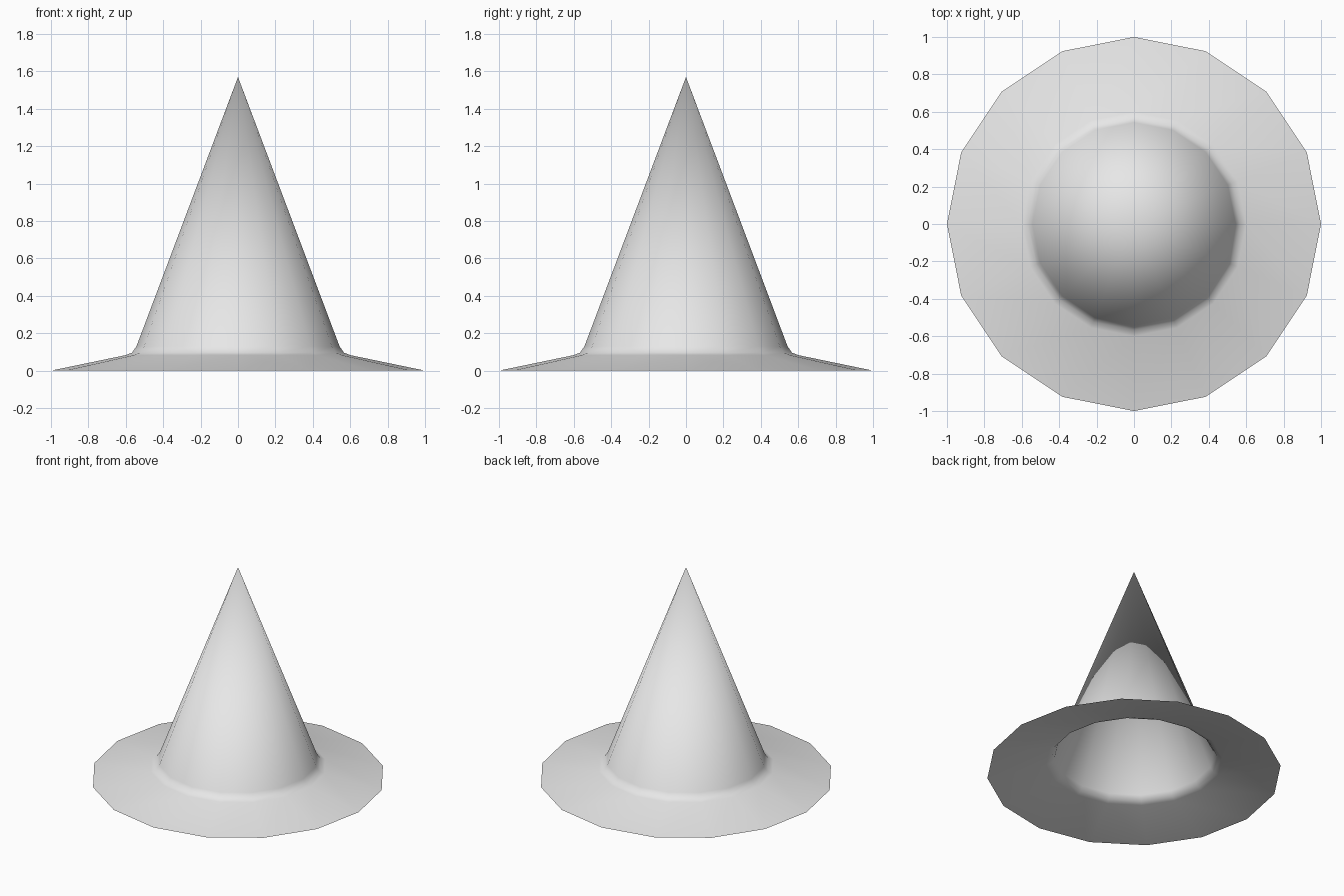
import bpy
import bmesh
from math import cos, sin, tau

SIDES = 16
# Radius and height, from the rim of the brim up to the base of the cone
PROFILE = [(1.0, 0.0), (0.6, 0.083), (0.567, 0.096), (0.543, 0.13)]
TIP_HEIGHT = 1.57

cube = bpy.data.objects.get("Cube")
if cube:
    bpy.data.objects.remove(cube, do_unlink=True)

# Plain grey material
grey = bpy.data.materials.new("light_grey")
grey.use_nodes = True
colour = (0.8, 0.8, 0.8, 1.0)
grey.diffuse_color = colour
for node in grey.node_tree.nodes:
    if node.type == 'BSDF_PRINCIPLED':
        node.inputs["Base Color"].default_value = colour

# Brim, rounded crease and cone as one open sheet
bm = bmesh.new()
rings = [[bm.verts.new((r * cos(tau * i / SIDES), r * sin(tau * i / SIDES), z))
          for i in range(SIDES)] for r, z in PROFILE]
tip = bm.verts.new((0, 0, TIP_HEIGHT))
for i in range(SIDES):
    j = (i + 1) % SIDES
    for low, high in zip(rings, rings[1:]):
        bm.faces.new((low[i], low[j], high[j], high[i]))
    bm.faces.new((rings[-1][i], rings[-1][j], tip))
for face in bm.faces:
    face.smooth = True

mesh = bpy.data.meshes.new("pointed_hat")
bm.to_mesh(mesh)
bm.free()
mesh.materials.append(grey)
hat = bpy.data.objects.new("pointed_hat", mesh)
bpy.context.collection.objects.link(hat)
